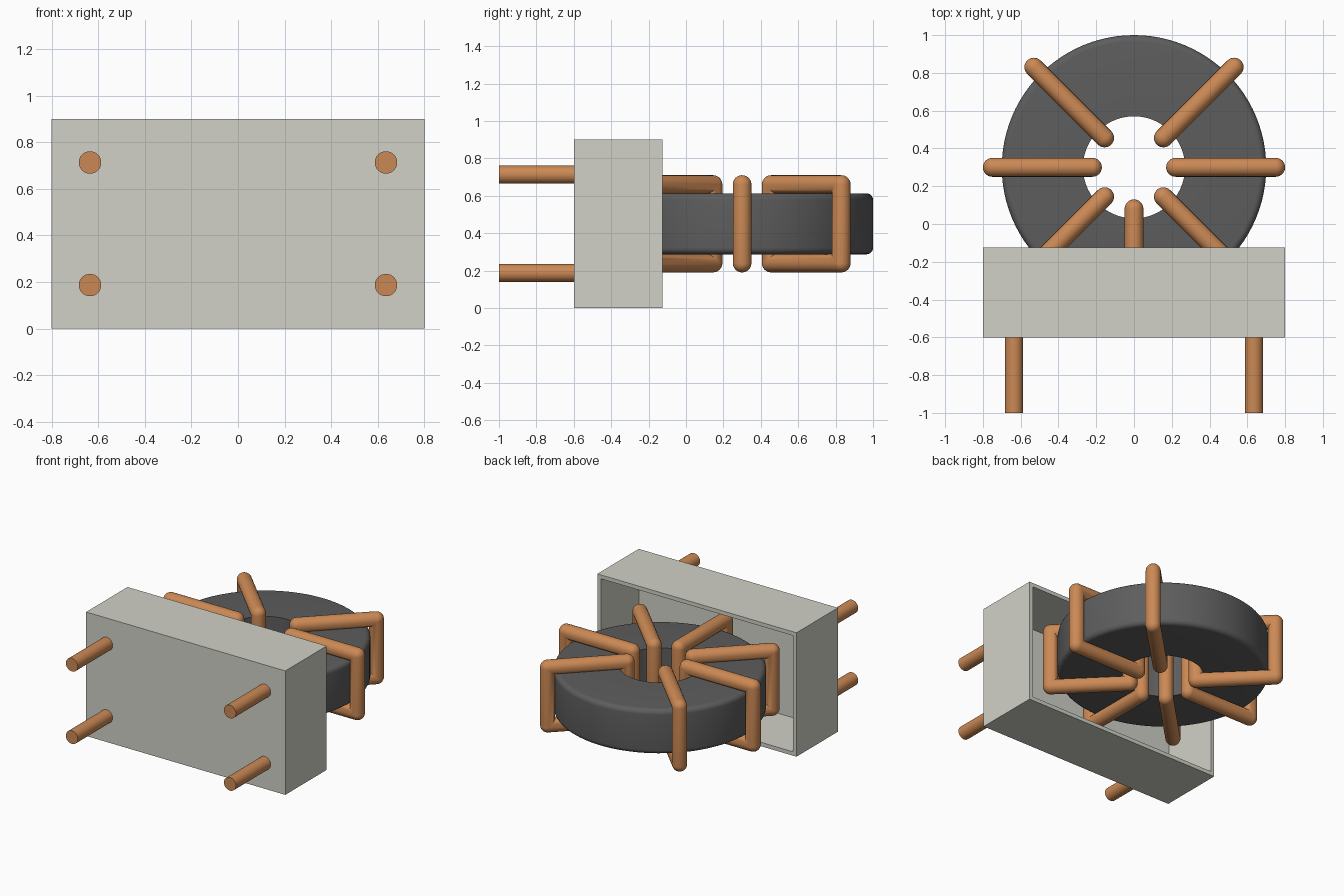
import bpy, bmesh, math
from mathutils import Vector, Matrix

if "Cube" in bpy.data.objects:
    bpy.data.objects.remove(bpy.data.objects["Cube"])


def material(name, rgb):
    m = bpy.data.materials.new(name)
    m.diffuse_color = (*rgb, 1)
    m.use_nodes = True
    m.node_tree.nodes["Principled BSDF"].inputs["Base Color"].default_value = m.diffuse_color
    return m


COPPER = material("copper", (0.6, 0.25, 0.09))
FERRITE = material("ferrite", (0.11, 0.11, 0.11))
PLASTIC = material("plastic", (0.64, 0.64, 0.58))


def finish(bm, name, mat, smooth=True):
    bmesh.ops.recalc_face_normals(bm, faces=bm.faces)
    me = bpy.data.meshes.new(name)
    bm.to_mesh(me)
    bm.free()
    ob = bpy.data.objects.new(name, me)
    bpy.context.collection.objects.link(ob)
    me.materials.append(mat)
    if smooth:
        bpy.ops.object.select_all(action='DESELECT')
        ob.select_set(True)
        bpy.context.view_layer.objects.active = ob
        bpy.ops.object.shade_smooth_by_angle(angle=math.radians(35))
    return ob


def bridge_rings(bm, rings):
    # closed grid: rings wrap round in both directions
    n = len(rings[0])
    for a, b in zip(rings, rings[1:] + rings[:1]):
        for i in range(n):
            j = (i + 1) % n
            bm.faces.new((a[i], a[j], b[j], b[i]))


# Housing: box with its back side hollowed out
WALL = 0.04
bm = bmesh.new()
bmesh.ops.create_cube(bm, size=1, matrix=Matrix.Translation((0, -0.3625, 0.45))
                      @ Matrix.Diagonal((1.6, 0.475, 0.9, 1)))
back = max(bm.faces, key=lambda f: f.calc_center_median().y)
bmesh.ops.inset_region(bm, faces=[back], thickness=WALL)
bmesh.ops.translate(bm, verts=bmesh.ops.extrude_discrete_faces(bm, faces=[back])['faces'][0].verts,
                    vec=(0, WALL - 0.475, 0))
finish(bm, "housing", PLASTIC, smooth=False)

# Terminal pins on the front
for x, side in ((-0.635, "left"), (0.635, "right")):
    for z, level in ((0.187, "lower"), (0.713, "upper")):
        bm = bmesh.new()
        bmesh.ops.create_cone(bm, cap_ends=True, segments=32, radius1=0.048, radius2=0.048, depth=0.4,
                              matrix=Matrix.Translation((x, -0.8, z)) @ Matrix.Rotation(math.pi / 2, 4, 'X'))
        finish(bm, f"pin_{level}_{side}", COPPER)

# Ring core: rectangular section with rounded outer edges
CENTRE = Vector((0, 0.3, 0.45))
R_IN, R_OUT, HALF, FILLET = 0.27, 0.70, 0.163, 0.035
profile = [(R_IN, HALF), (R_IN, -HALF)]
for sign in (-1, 1):
    for k in range(7):
        t = math.radians(15 * k)
        if sign > 0:
            t = math.pi / 2 - t
        profile.append((R_OUT - FILLET + FILLET * math.sin(t),
                        sign * (HALF - FILLET + FILLET * math.cos(t))))
bm = bmesh.new()
rings = []
for s in range(96):
    a = 2 * math.pi * s / 96
    rings.append([bm.verts.new(CENTRE + Vector((r * math.cos(a), r * math.sin(a), z))) for r, z in profile])
bridge_rings(bm, rings)
finish(bm, "ring_core", FERRITE)


# Wire turn: closed rectangular loop with ball-rounded outer corners
def winding(angle, name, rad=0.05, sides=24, steps=6):
    rot = Matrix.Translation(CENTRE) @ Matrix.Rotation(angle, 4, 'Z')
    bm = bmesh.new()
    rings = []
    for c, (x, z) in enumerate(((0.75, 0.21), (0.22, 0.21), (0.22, -0.21), (0.75, -0.21))):
        start = c * math.pi / 2
        mitre = Vector((math.cos(start + math.pi / 4), math.sin(start + math.pi / 4)))
        for k in range(steps + 1):
            t = start + k / steps * math.pi / 2
            out = Vector((math.cos(t), math.sin(t)))
            ring = []
            for i in range(sides):
                p = 2 * math.pi * i / sides
                u, y = rad * math.cos(p), rad * math.sin(p)
                off = out * u if u >= 0 else mitre * u * math.sqrt(2)
                ring.append(bm.verts.new(rot @ Vector((x + off.x, y, z + off.y))))
            rings.append(ring)
        # next corner is a quarter turn further on
    bridge_rings(bm, rings)
    bmesh.ops.remove_doubles(bm, verts=bm.verts, dist=1e-5)
    return finish(bm, name, COPPER)


# Seven turns, with a gap at the back
for n, deg in enumerate((135, 180, 225, 270, 315, 0, 45), 1):
    winding(math.radians(deg), f"winding_{n}")
